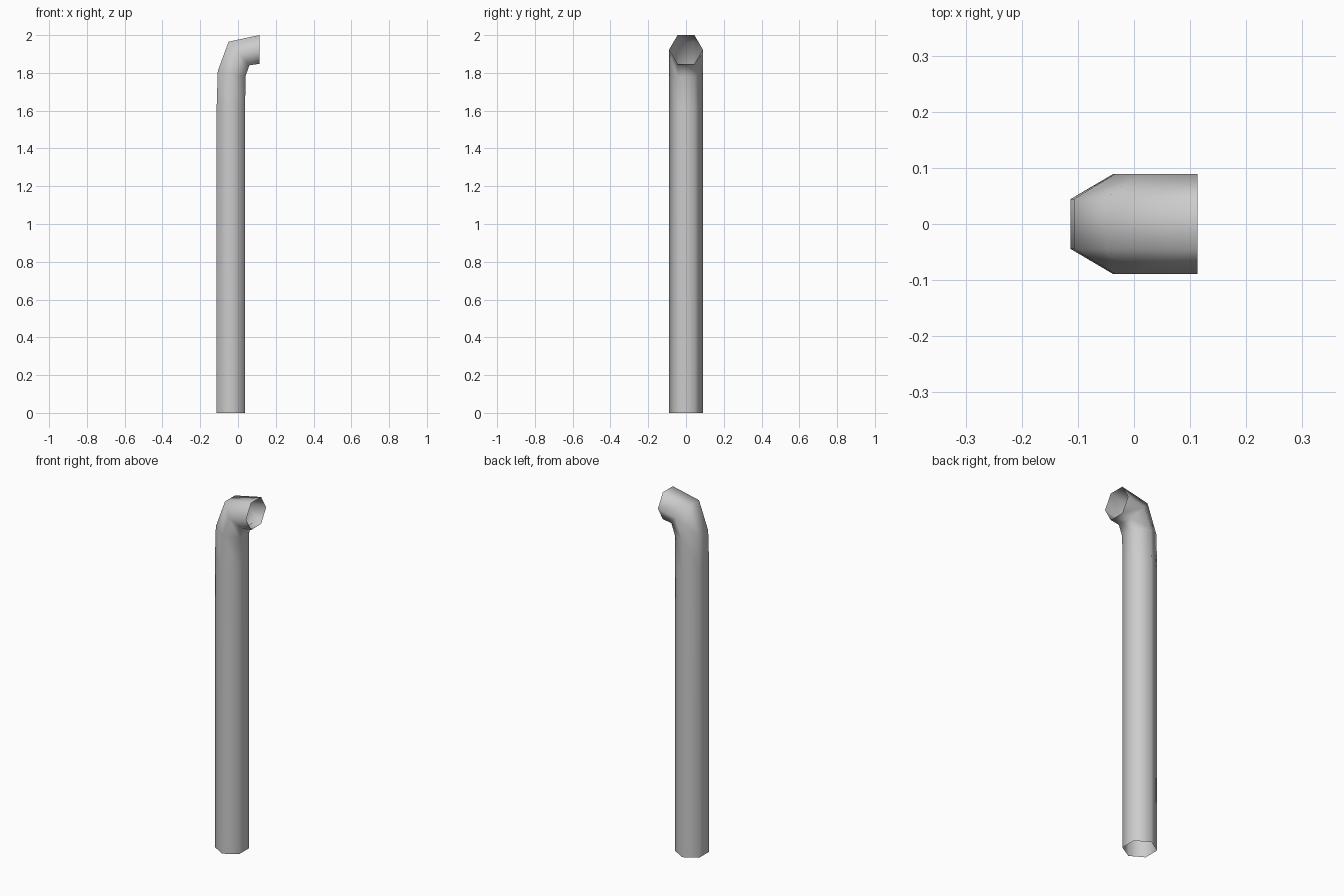
import bpy, bmesh, math
from mathutils import Vector

cube = bpy.data.objects.get("Cube")
if cube:
    bpy.data.objects.remove(cube, do_unlink=True)

# Plain grey pipe material
grey = bpy.data.materials.new("pipe_grey")
grey.use_nodes = True
colour = (0.6, 0.6, 0.6, 1)
grey.diffuse_color = colour
bsdf = grey.node_tree.nodes["Principled BSDF"]
bsdf.inputs["Base Color"].default_value = colour
bsdf.inputs["Roughness"].default_value = 0.7

SIDES = 6
RADIUS = 0.089

# Outer and inner bend points (x, z) of each hexagonal ring
RINGS = [
    ((-0.113, 0), (0.038, 0)),
    ((-0.113, 1.62), (0.038, 1.62)),
    ((-0.107, 1.81), (0.039, 1.78)),
    ((-0.05, 1.965), (0.06, 1.84)),
    ((0.113, 2.0), (0.113, 1.848)),
]


def hex_ring(bm, outer, inner):
    """Ring of vertices with flat sides on the outer and inner bend."""
    a = Vector((outer[0], 0, outer[1]))
    b = Vector((inner[0], 0, inner[1]))
    centre = (a + b) / 2
    half = (a - b) / 2 / math.cos(math.pi / SIDES)
    verts = []
    for i in range(SIDES):
        t = math.tau * (i + 0.5) / SIDES
        side = Vector((0, RADIUS * math.sin(t), 0))
        verts.append(bm.verts.new(centre + half * math.cos(t) + side))
    return verts


# Open-ended bent pipe, walls facing outwards
bm = bmesh.new()
rings = [hex_ring(bm, *r) for r in RINGS]
for low, high in zip(rings, rings[1:]):
    for i in range(SIDES):
        j = (i + 1) % SIDES
        face = bm.faces.new((low[i], high[i], high[j], low[j]))
        face.smooth = True

mesh = bpy.data.meshes.new("bent_pipe")
bm.to_mesh(mesh)
bm.free()
mesh.materials.append(grey)
pipe = bpy.data.objects.new("bent_pipe", mesh)
bpy.context.collection.objects.link(pipe)
